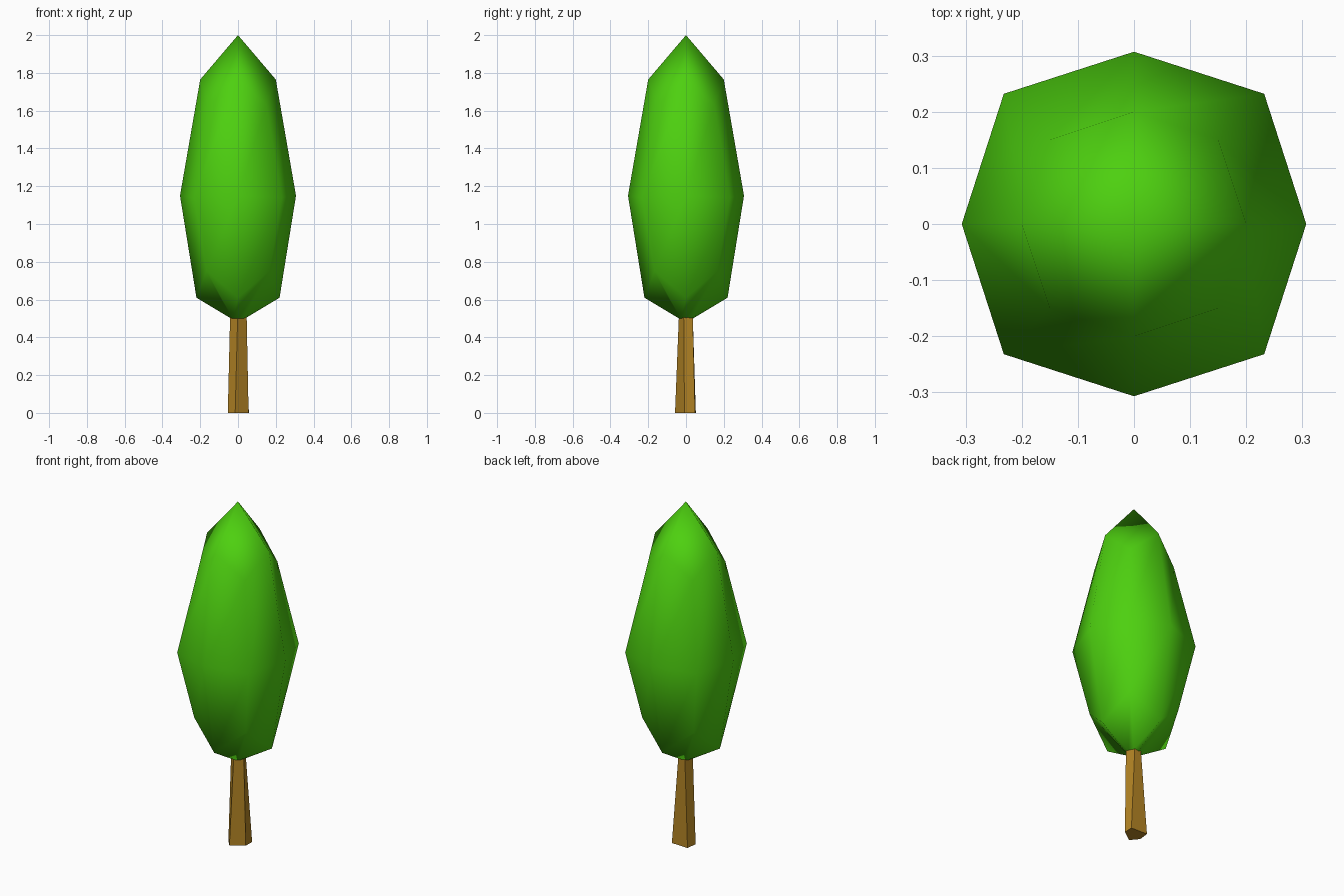
import bpy

if "Cube" in bpy.data.objects:
    bpy.data.objects.remove(bpy.data.objects["Cube"])


def material(name, rgb):
    m = bpy.data.materials.new(name)
    m.diffuse_color = (*rgb, 1)
    m.use_nodes = True
    m.node_tree.nodes["Principled BSDF"].inputs["Base Color"].default_value = m.diffuse_color
    return m


def loft(name, rings, mat, smooth):
    """Skin between rings of equal point count; a one-point ring is a tip."""
    verts, idx, faces = [], [], []
    for ring in rings:
        idx.append(list(range(len(verts), len(verts) + len(ring))))
        verts += ring
    for a, b in zip(idx, idx[1:]):
        n = len(a)
        for i in range(n):
            j = (i + 1) % n
            if len(b) == 1:
                faces.append((a[i], a[j], b[0]))
            else:
                faces.append((a[i], a[j], b[j], b[i]))
    faces.append(idx[0][::-1])
    if len(idx[-1]) > 1:
        faces.append(idx[-1])
    mesh = bpy.data.meshes.new(name)
    mesh.from_pydata(verts, [], faces)
    mesh.materials.append(mat)
    for p in mesh.polygons:
        p.use_smooth = smooth
    ob = bpy.data.objects.new(name, mesh)
    bpy.context.collection.objects.link(ob)
    return ob


def crown_ring(r, z, d, zd):
    """Octagon: side points at radius r, height z; corners at (d, d), height zd."""
    pts = []
    for x, y in ((1, 0), (0, 1), (-1, 0), (0, -1)):
        pts.append((r * x, r * y, z))
        pts.append((d * (x - y), d * (x + y), zd))
    return pts


leaf = material("leaf green", (0.075, 0.63, 0.005))
bark = material("bark brown", (0.45, 0.23, 0.018))

# Leafy crown: zigzag octagon rings rising to a point
loft("crown", [
    crown_ring(0.037, 0.50, 0.027, 0.50),
    crown_ring(0.22, 0.61, 0.167, 0.752),
    crown_ring(0.307, 1.15, 0.232, 1.14),
    crown_ring(0.20, 1.765, 0.15, 1.632),
    [(0, 0, 2.0)],
], leaf, True)

# Trunk: uneven five-sided taper
base = [(0.056, -0.008), (0.058, 0.048), (-0.046, 0.052), (-0.054, -0.012), (-0.015, -0.058)]
top = [(0.046, -0.012), (0.025, 0.036), (-0.018, 0.036), (-0.042, -0.004), (-0.002, -0.038)]
loft("trunk", [[(x, y, 0) for x, y in base], [(x, y, 0.505) for x, y in top]], bark, False)
